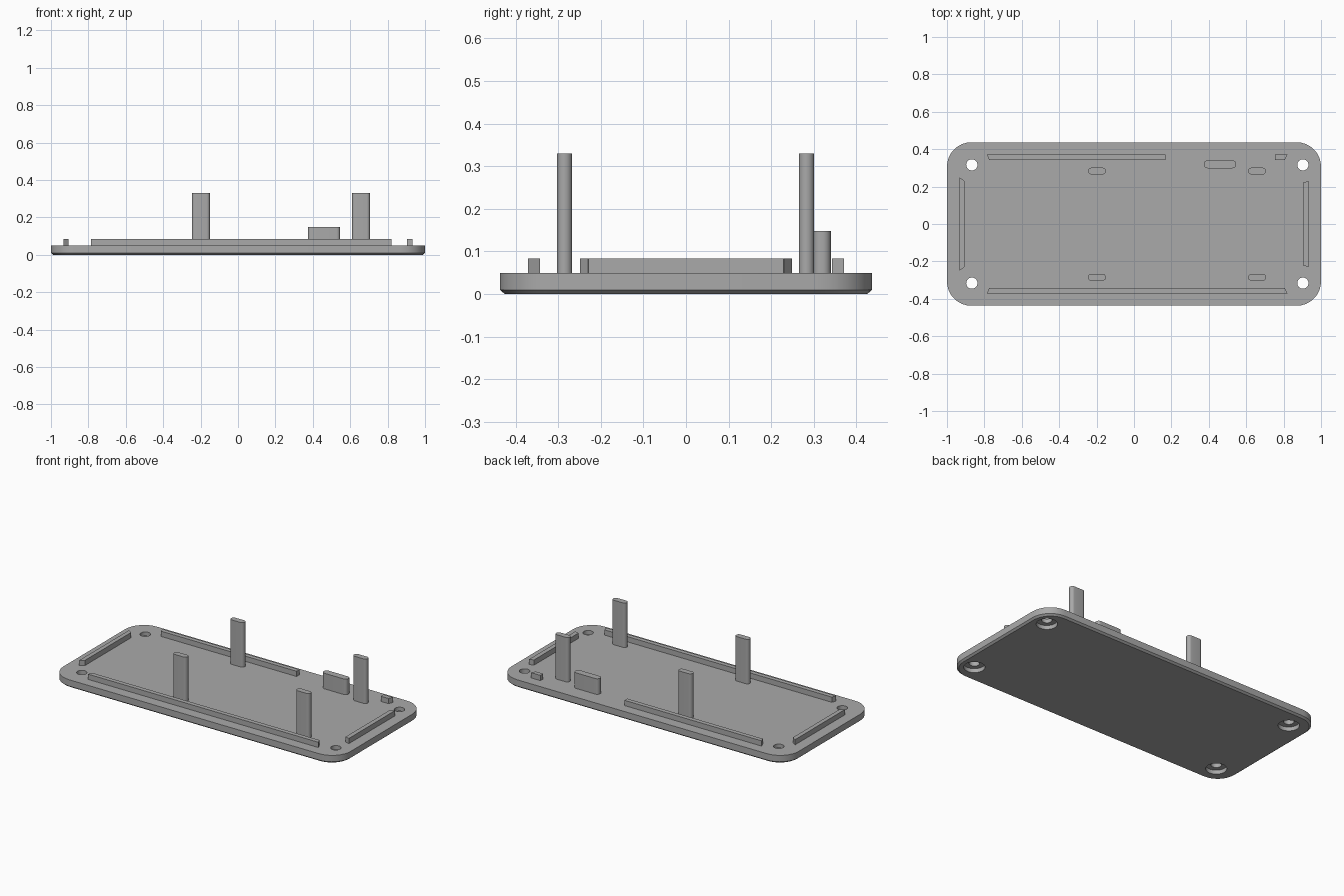
import bpy
import bmesh
from math import cos, sin, pi

cube = bpy.data.objects.get("Cube")
if cube:
    bpy.data.objects.remove(cube, do_unlink=True)

grey = bpy.data.materials.new("plain grey")
grey.use_nodes = True
grey.diffuse_color = (0.4, 0.4, 0.4, 1)
grey.node_tree.nodes["Principled BSDF"].inputs["Base Color"].default_value = (0.4, 0.4, 0.4, 1)

TOP = 0.05        # upper face of the plate
SINK = TOP - 0.005  # parts start slightly inside the plate


def rounded(cx, cy, hx, hy, r, n=8):
    """Outline of a rounded rectangle, counter-clockwise."""
    points = []
    for k, (sx, sy) in enumerate([(1, 1), (-1, 1), (-1, -1), (1, -1)]):
        for i in range(n + 1):
            a = (k + i / n) * pi / 2
            points.append((cx + sx * (hx - r) + r * cos(a), cy + sy * (hy - r) + r * sin(a)))
    return points


def circle(cx, cy, r, n=32):
    return [(cx + r * cos(2 * pi * i / n), cy + r * sin(2 * pi * i / n)) for i in range(n)]


def loft(name, layers):
    """Closed solid through (outline, z) layers with equal point counts."""
    bm = bmesh.new()
    rings = [[bm.verts.new((x, y, z)) for x, y in outline] for outline, z in layers]
    for low, high in zip(rings, rings[1:]):
        for i in range(len(low)):
            j = (i + 1) % len(low)
            bm.faces.new((low[i], low[j], high[j], high[i]))
    bm.faces.new(rings[0])
    bm.faces.new(rings[-1])
    bmesh.ops.remove_doubles(bm, verts=bm.verts, dist=1e-5)
    bmesh.ops.recalc_face_normals(bm, faces=bm.faces)
    mesh = bpy.data.meshes.new(name)
    bm.to_mesh(mesh)
    bm.free()
    mesh.materials.append(grey)
    obj = bpy.data.objects.new(name, mesh)
    bpy.context.collection.objects.link(obj)
    return obj


def select(obj):
    bpy.ops.object.select_all(action="DESELECT")
    obj.select_set(True)
    bpy.context.view_layer.objects.active = obj


def smooth(obj):
    select(obj)
    bpy.ops.object.shade_smooth_by_angle(angle=0.5)


# Base plate with a chamfered lower edge
plate = loft("base_plate", [
    (rounded(0, 0, 0.988, 0.425, 0.118), 0),
    (rounded(0, 0, 1, 0.437, 0.13), 0.01),
    (rounded(0, 0, 1, 0.437, 0.13), TOP)])

# Screw holes, counterbored from below
for x in (-0.867, 0.903):
    for y in (-0.316, 0.316):
        cutter = loft("screw_hole_cutter", [
            (circle(x, y, 0.06), -0.02), (circle(x, y, 0.06), 0.025),
            (circle(x, y, 0.03), 0.025), (circle(x, y, 0.03), 0.08)])
        cutter.hide_render = True
        mod = plate.modifiers.new("screw_hole", "BOOLEAN")
        mod.operation = "DIFFERENCE"
        mod.solver = "EXACT"
        mod.object = cutter
        select(plate)
        bpy.ops.object.modifier_apply(modifier=mod.name)
        bpy.data.objects.remove(cutter, do_unlink=True)
smooth(plate)

# Tall support posts with round ends
for x, side in ((-0.198, "right"), (0.658, "left")):
    for y, end in ((-0.285, "front"), (0.283, "back")):
        outline = rounded(x, y, 0.048, 0.018, 0.0179)
        smooth(loft(f"{end}_{side}_post", [(outline, SINK), (outline, 0.33)]))

# Short block beside the back left post
outline = rounded(0.46, 0.319, 0.086, 0.021, 0.019)
smooth(loft("short_block", [(outline, SINK), (outline, 0.148)]))

# Locating lips with mitred ends
lips = {
    "front_lip": [(-0.786, -0.371), (0.82, -0.371), (0.807, -0.343), (-0.775, -0.343)],
    "back_long_lip": [(0.168, 0.371), (-0.786, 0.371), (-0.775, 0.343), (0.168, 0.343)],
    "back_short_lip": [(0.82, 0.371), (0.754, 0.371), (0.754, 0.343), (0.807, 0.343)],
    "right_lip": [(-0.933, 0.249), (-0.933, -0.249), (-0.906, -0.23), (-0.906, 0.23)],
    "left_lip": [(0.932, -0.229), (0.932, 0.229), (0.904, 0.222), (0.904, -0.222)],
}
for name, outline in lips.items():
    loft(name, [(outline, SINK), (outline, 0.083)])
